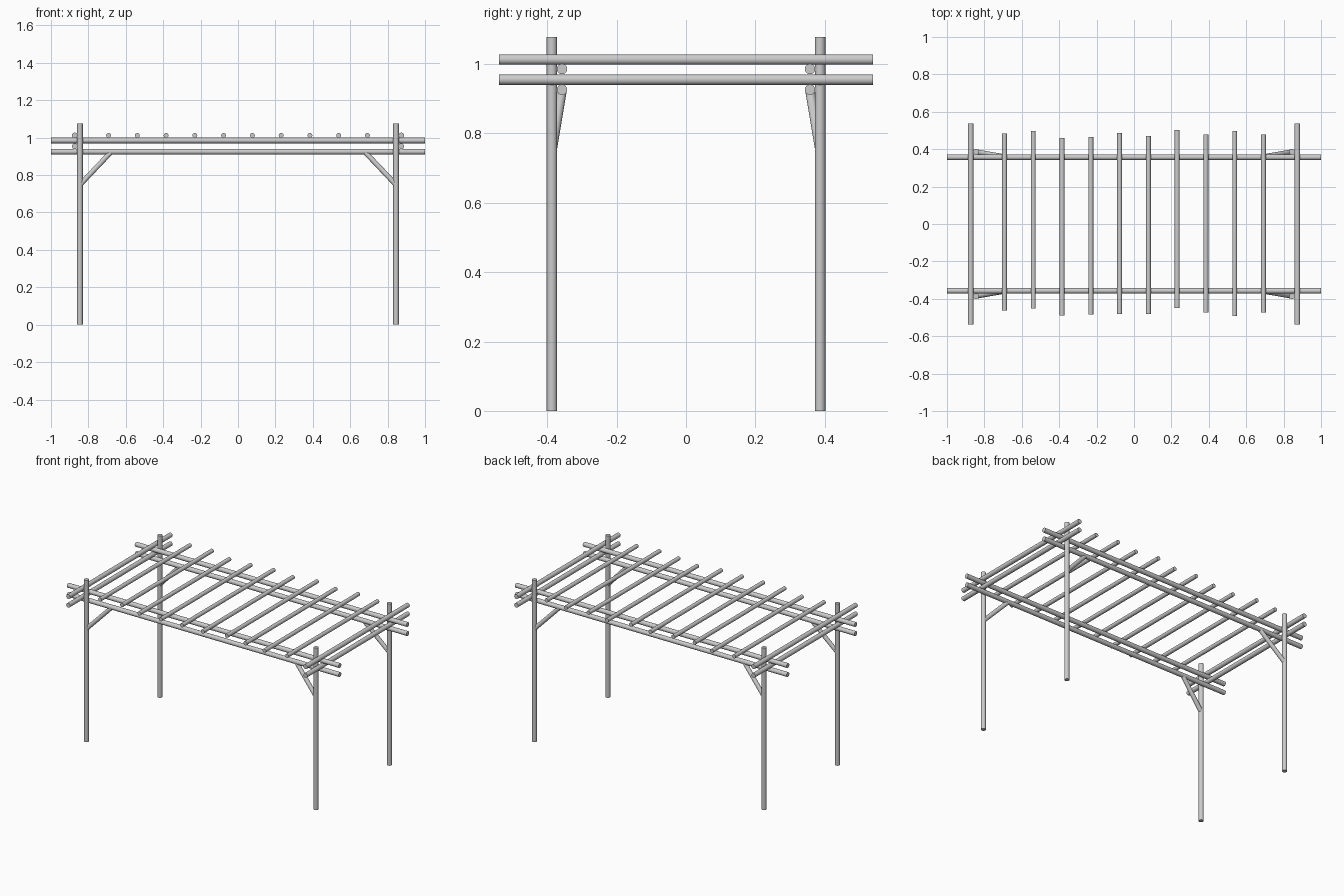
import bpy
import math
from mathutils import Vector

cube = bpy.data.objects.get("Cube")
if cube:
    bpy.data.objects.remove(cube, do_unlink=True)

grey = bpy.data.materials.new("grey_wood")
grey.use_nodes = True
colour = (0.6, 0.6, 0.6, 1)
grey.diffuse_color = colour
grey.node_tree.nodes["Principled BSDF"].inputs["Base Color"].default_value = colour


def pole(name, start, end, radius):
    """Round pole running from start to end."""
    start, end = Vector(start), Vector(end)
    axis = end - start
    bpy.ops.mesh.primitive_cylinder_add(
        vertices=24, radius=radius, depth=axis.length,
        location=(start + end) / 2,
        rotation=axis.to_track_quat("Z", "Y").to_euler())
    obj = bpy.context.object
    obj.name = name
    obj.data.materials.append(grey)
    bpy.ops.object.shade_smooth_by_angle(angle=math.radians(40))


POST_X, POST_Y = 0.845, 0.386
BEAM_Y, END_X = 0.357, 0.873
R = 0.015

# Corner posts and their diagonal braces
for side, sx in (("left", 1), ("right", -1)):
    for face, sy in (("front", -1), ("back", 1)):
        x, y = sx * POST_X, sy * POST_Y
        pole(f"{face}_{side}_post", (x, y, 0), (x, y, 1.077), R)
        pole(f"{face}_{side}_brace", (x, y, 0.748),
             (sx * 0.68, sy * BEAM_Y, 0.922), 0.0135)

# Paired long beams on the inner faces of the posts
for face, y in (("front", -BEAM_Y), ("back", BEAM_Y)):
    for level, z in (("lower", 0.925), ("upper", 0.985)):
        pole(f"{face}_{level}_beam", (-1, y, z), (1, y, z), R)

# Paired cross beams outside the posts
for side, x in (("right", -END_X), ("left", END_X)):
    for level, z in (("lower", 0.954), ("upper", 1.012)):
        pole(f"{side}_{level}_cross_beam", (x, -0.538, z), (x, 0.538, z), R)

# Rafters with uneven overhangs: front and back ends
overhangs = [(0.463, 0.484), (0.452, 0.497), (0.49, 0.46), (0.484, 0.465),
             (0.481, 0.487), (0.481, 0.47), (0.449, 0.503), (0.473, 0.479),
             (0.492, 0.497), (0.473, 0.479)]
for i, (front, back) in enumerate(overhangs):
    x = (i - 4.5) * 0.1538
    pole(f"rafter_{i + 1}", (x, -front, 1.012), (x, back, 1.012), 0.013)
